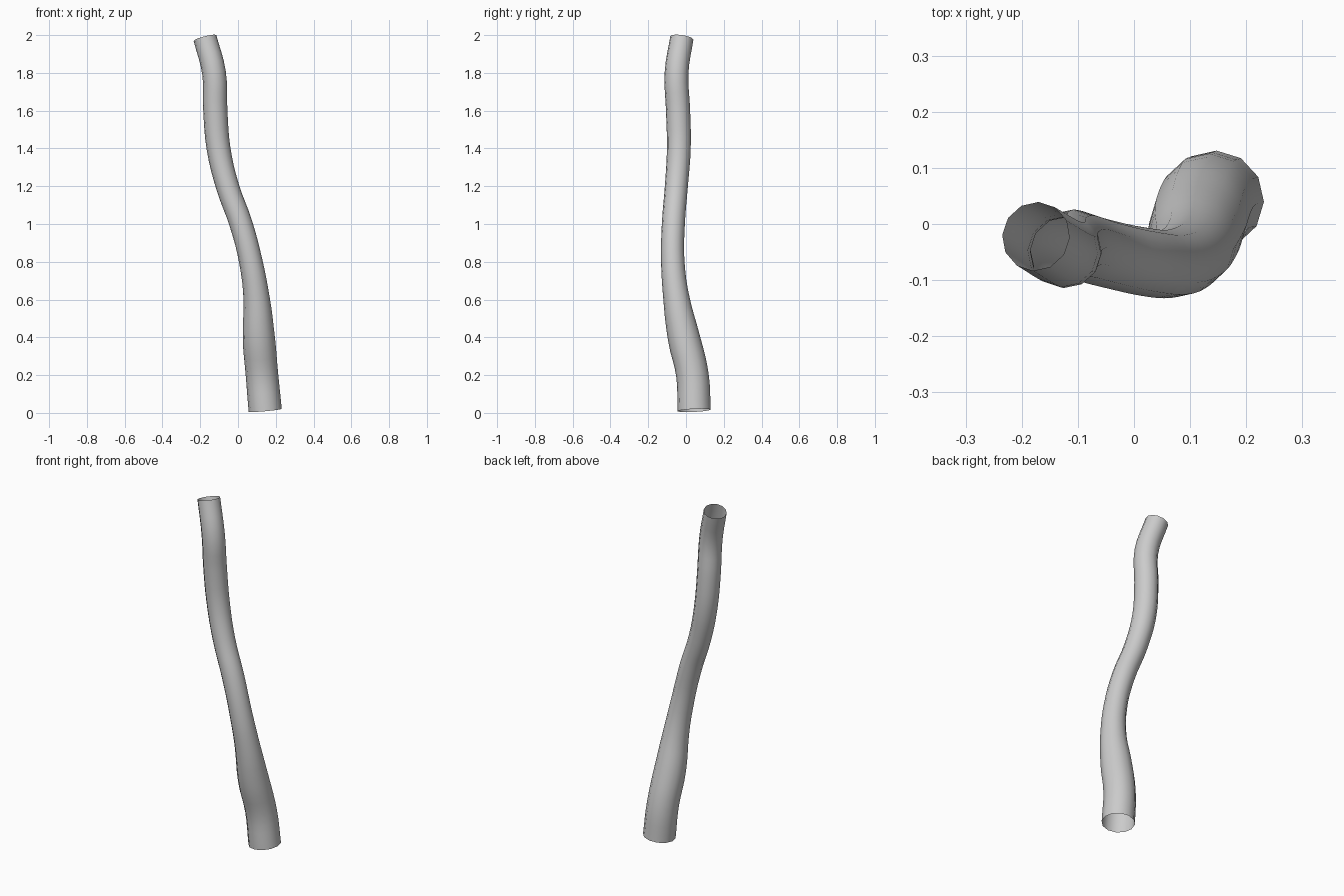
import bpy

if "Cube" in bpy.data.objects:
    bpy.data.objects.remove(bpy.data.objects["Cube"])

# Centre line stations: x, y, z, radius
STATIONS = [
    (0.144, 0.043, 0.013, 0.088),
    (0.127, 0.034, 0.20, 0.086),
    (0.110, -0.012, 0.40, 0.085),
    (0.099, -0.050, 0.60, 0.070),
    (0.068, -0.070, 0.80, 0.062),
    (0.016, -0.067, 1.00, 0.061),
    (-0.056, -0.051, 1.20, 0.061),
    (-0.103, -0.038, 1.40, 0.063),
    (-0.120, -0.042, 1.60, 0.064),
    (-0.127, -0.050, 1.80, 0.063),
    (-0.175, -0.022, 1.985, 0.062),
]

# Open tapering tube, 12-sided, swept along a smooth curve
curve = bpy.data.curves.new("wavy_tube", 'CURVE')
curve.dimensions = '3D'
curve.bevel_depth = 1.0
curve.bevel_resolution = 4
curve.resolution_u = 4
curve.use_fill_caps = False
spline = curve.splines.new('BEZIER')
spline.bezier_points.add(len(STATIONS) - 1)
spline.radius_interpolation = 'CARDINAL'
for point, (x, y, z, r) in zip(spline.bezier_points, STATIONS):
    point.co = (x, y, z)
    point.radius = r
    point.handle_left_type = point.handle_right_type = 'AUTO'

tube = bpy.data.objects.new("wavy_tube", curve)
bpy.context.collection.objects.link(tube)
bpy.context.view_layer.objects.active = tube
tube.select_set(True)
bpy.ops.object.convert(target='MESH')
bpy.ops.object.shade_smooth()
